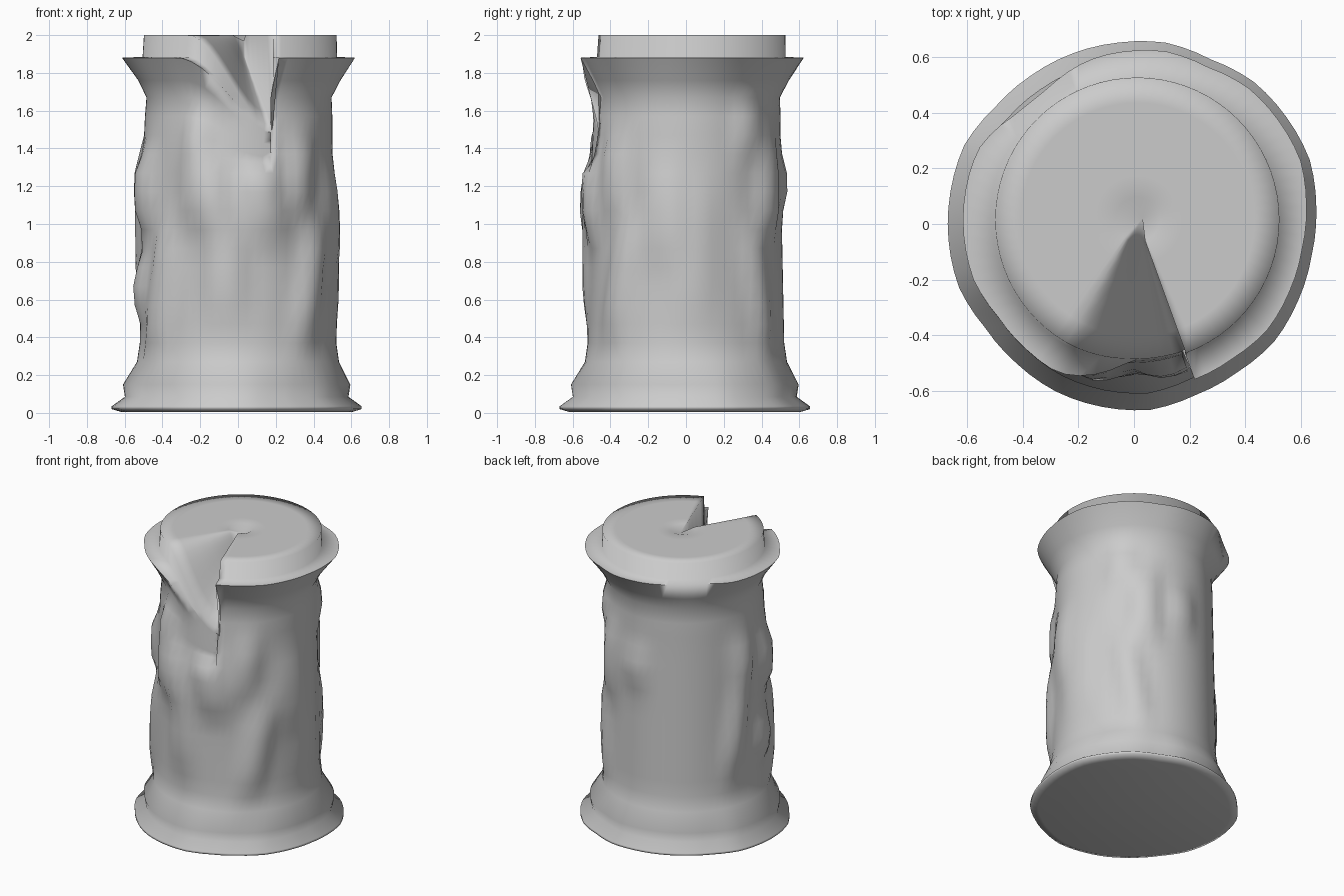
import bpy, bmesh, random
from math import radians, cos, sin, exp

if "Cube" in bpy.data.objects:
    bpy.data.objects.remove(bpy.data.objects["Cube"])

random.seed(4)
N = 72
START = 290            # steep wall of the top groove, degrees
LEFT = 238             # soft left edge of the groove

# Lathe profile: (radius, z) from the foot up to the crown
profile = [(0.61, 0.005), (0.66, 0.02), (0.66, 0.035), (0.59, 0.085), (0.60, 0.15),
           (0.535, 0.27)]
profile += [(0.522 - 0.026 * i / 13, 0.27 + 0.1 * i) for i in range(1, 14)]
profile += [(0.49, 1.67), (0.535, 1.76), (0.615, 1.88), (0.515, 1.885), (0.51, 2.0)]
side_count = len(profile)
profile += [(r, 2.0) for r in (0.42, 0.33, 0.24, 0.16, 0.08)]

# Carved relief: angle, z, height, half-width (deg), half-length, slant (deg per unit z)
relief = [(198, 1.18, 0.065, 13, 0.19, 0), (193, 0.66, 0.050, 12, 0.13, 0),
          (165, 0.90, 0.050, 9, 0.40, 15), (168, 1.28, 0.030, 12, 0.12, 0),
          (218, 0.65, 0.045, 10, 0.35, 20), (248, 1.20, 0.065, 14, 0.22, 0),
          (262, 0.85, 0.040, 12, 0.35, 0), (285, 1.15, 0.060, 12, 0.22, -15),
          (245, 1.48, 0.050, 9, 0.10, 0), (310, 1.25, 0.040, 10, 0.20, 10),
          (318, 0.70, 0.045, 10, 0.32, 22), (345, 1.05, 0.030, 12, 0.25, 0),
          (58, 1.20, 0.050, 11, 0.24, 0), (48, 0.65, 0.035, 9, 0.32, -18),
          (85, 1.22, 0.035, 12, 0.14, 0), (3, 0.85, 0.022, 14, 0.35, 0),
          (40, 1.48, 0.035, 10, 0.12, 0)]


def angle_gap(a, b):
    return (a - b + 180) % 360 - 180


def bump(a, z):
    total = 0
    for a0, z0, h, wa, wz, slant in relief:
        da = angle_gap(a, a0 + slant * (z - z0)) / wa
        dz = (z - z0) / wz
        total += h * exp(-abs(da) ** 3 - dz ** 4)
    return min(total, 0.075)


def groove(j, a):
    """0 outside the groove, rising from its soft left edge to the steep right wall."""
    if j == 0:
        return 0
    t = (a - LEFT) / (START - LEFT)
    if not 0 < t <= 1:
        return 0
    return min(1, t * t * (3 - 2 * t))


bm = bmesh.new()
rings = []
wobble = [random.uniform(-0.014, 0.014) for _ in range(24)]
for i, (r0, z0) in enumerate(profile):
    ring = []
    lean = max(0, z0 - 1.4) / 0.6        # crown sits slightly off axis
    for j in range(N + 1):
        # first and last columns share an angle and form the steep wall
        a = (START + 360 * j / N) % 360
        r, z = r0, z0
        if 0.3 < z < 1.65:
            r += bump(a, z)
        # chipped moulding edges
        if r0 > 0.58:
            w = j * len(wobble) / N
            k = int(w)
            f = w - k
            r += wobble[k % 24] * (1 - f) + wobble[(k + 1) % 24] * f
            if z0 > 1.5:
                r -= 0.035 * exp(-(angle_gap(a, 130) / 18) ** 2)
        # wedge-shaped groove running from the top centre out of the front
        t = groove(j, a)
        if t and z0 > 1.3:
            rr = min(r0, 0.5) / 0.5
            top = 2.0 - t * (0.05 + 0.43 * rr)
            if i < side_count:
                z = 1.3 + (z0 - 1.3) * (top - 1.3) / 0.7
                r = r + (0.50 - r) * min(1, 1.6 * t)
            else:
                z = top
        ring.append(bm.verts.new((r * cos(radians(a)) + 0.012 * lean,
                                  r * sin(radians(a)) + 0.016 * lean, z)))
    rings.append(ring)

# Skin, top centre and underside
M = N + 1
for lo, hi in zip(rings, rings[1:]):
    for j in range(M):
        k = (j + 1) % M
        bm.faces.new((lo[j], lo[k], hi[k], hi[j]))
centre = bm.verts.new((0.03, 0.02, 1.97))
for j in range(M):
    bm.faces.new((rings[-1][j], rings[-1][(j + 1) % M], centre))
bm.faces.new(list(reversed(rings[0])))

# Merge the doubled columns below the groove
bmesh.ops.remove_doubles(bm, verts=bm.verts, dist=0.0005)
bmesh.ops.recalc_face_normals(bm, faces=bm.faces)

mesh = bpy.data.meshes.new("carved_pillar")
bm.to_mesh(mesh)
bm.free()
pillar = bpy.data.objects.new("carved_pillar", mesh)
bpy.context.collection.objects.link(pillar)
bpy.context.view_layer.objects.active = pillar
pillar.select_set(True)
bpy.ops.object.shade_smooth_by_angle(angle=radians(110))
